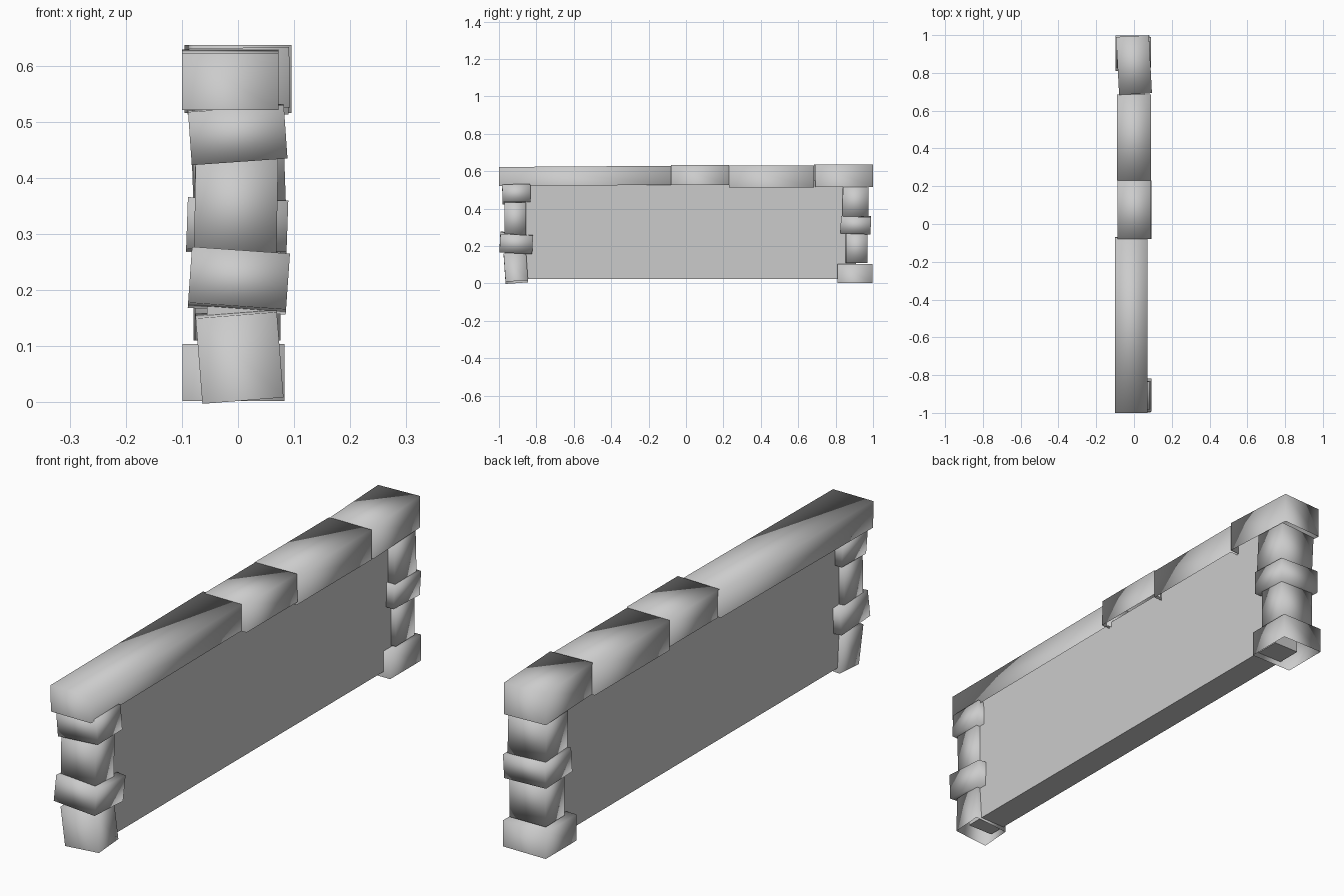
import bpy
import bmesh
from math import radians
from mathutils import Matrix, Vector, Euler

cube = bpy.data.objects.get("Cube")
if cube:
    bpy.data.objects.remove(cube, do_unlink=True)

# Single stone grey
GREY = (0.6, 0.6, 0.6, 1)
stone = bpy.data.materials.new("stone grey")
stone.use_nodes = True
stone.diffuse_color = GREY
stone.node_tree.nodes["Principled BSDF"].inputs["Base Color"].default_value = GREY


def block(name, x, y, z, tilt=(0, 0, 0), smooth=True, open_base=False):
    """Box spanning the x, y, z ranges, turned about its centre by tilt degrees."""
    size = Vector((x[1] - x[0], y[1] - y[0], z[1] - z[0]))
    centre = Vector((x[0] + x[1], y[0] + y[1], z[0] + z[1])) / 2
    bm = bmesh.new()
    bmesh.ops.create_cube(bm, size=1)
    if open_base:
        base = [f for f in bm.faces if f.normal.z < -0.9]
        bmesh.ops.delete(bm, geom=base, context="FACES_ONLY")
    turn = Euler([radians(a) for a in tilt]).to_matrix().to_4x4()
    bm.transform(Matrix.Translation(centre) @ turn @ Matrix.Diagonal((*size, 1)))
    for f in bm.faces:
        f.smooth = smooth
    mesh = bpy.data.meshes.new(name)
    bm.to_mesh(mesh)
    bm.free()
    mesh.materials.append(stone)
    obj = bpy.data.objects.new(name, mesh)
    bpy.context.collection.objects.link(obj)
    return obj


# Flat wall between the posts
block("wall_panel", (-0.055, 0.055), (-0.92, 0.91), (0.025, 0.55), smooth=False)

# Front post, bottom to top
block("front_post_base", (-0.07, 0.075), (-0.97, -0.85), (0.007, 0.16), (4, -4.5, 0), open_base=True)
block("front_post_lower_band", (-0.086, 0.089), (-0.995, -0.82), (0.167, 0.267), (-3, 4, 0))
block("front_post_shaft", (-0.077, 0.07), (-0.97, -0.855), (0.255, 0.435), (0, 1, 0))
block("front_post_upper_band", (-0.086, 0.085), (-0.982, -0.832), (0.43, 0.525), (1, -4, 0))

# Back post, bottom to top
block("back_post_base", (-0.099, 0.083), (0.81, 0.997), (0.003, 0.104), open_base=True)
block("back_post_lower_shaft", (-0.078, 0.075), (0.853, 0.97), (0.11, 0.275), (0, 0, 1))
block("back_post_band", (-0.091, 0.088), (0.827, 0.988), (0.268, 0.36), (-2, 2, 0))
block("back_post_upper_shaft", (-0.08, 0.08), (0.835, 0.973), (0.355, 0.52), (-1, -2, 2))

# Coping stones along the top
block("coping_front", (-0.1, 0.072), (-1, -0.07), (0.524, 0.626), (0.4, 0, 0), open_base=True)
block("coping_middle", (-0.086, 0.092), (-0.08, 0.23), (0.524, 0.632), (0, -1, 0), open_base=True)
block("coping_rear", (-0.09, 0.09), (0.23, 0.685), (0.513, 0.63), (0, 0, 0), open_base=True)
block("coping_back", (-0.087, 0.087), (0.688, 0.995), (0.516, 0.637), (0, 0, 3), open_base=True)
